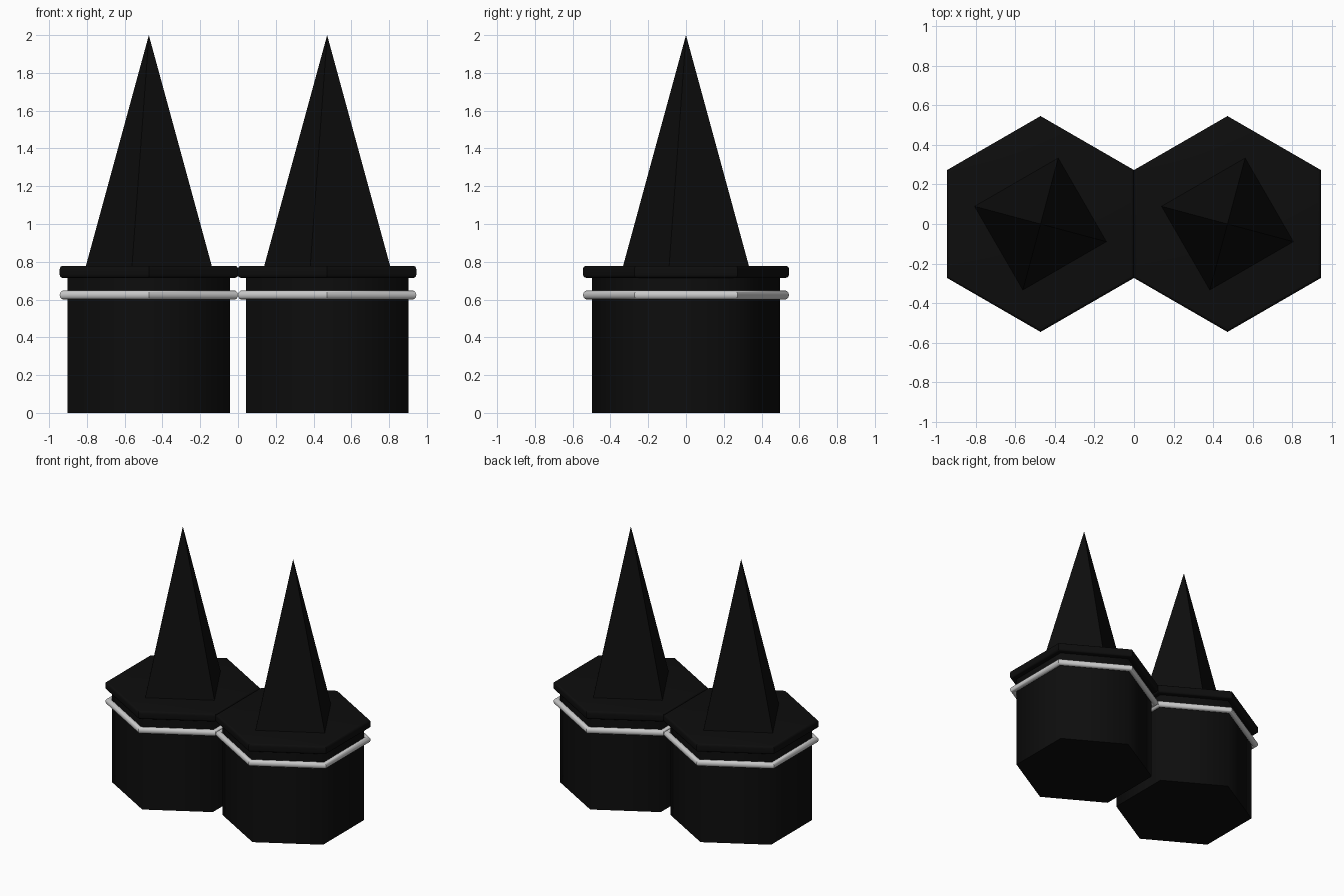
import bpy, bmesh, math

if "Cube" in bpy.data.objects:
    bpy.data.objects.remove(bpy.data.objects["Cube"])

CX = 0.472          # column offset from the centre
R_BODY, R_RIM = 0.497, 0.545


def material(name, v):
    m = bpy.data.materials.new(name)
    m.diffuse_color = (v, v, v, 1)
    m.use_nodes = True
    m.node_tree.nodes["Principled BSDF"].inputs["Base Color"].default_value = m.diffuse_color
    return m


black = material("black", 0.004)
silver = material("silver", 0.6)


def stack(name, x, rings, sides, phase, mat, smooth=None, loop=False):
    """Join (radius, z) rings of a polygon; capped, or closed on itself when loop."""
    bm = bmesh.new()
    rows = []
    for r, z in rings:
        rows.append([bm.verts.new((r * math.cos(phase + math.tau * i / sides),
                                   r * math.sin(phase + math.tau * i / sides), z))
                     for i in range(sides)])
    pairs = list(zip(rows, rows[1:])) + ([(rows[-1], rows[0])] if loop else [])
    for a, b in pairs:
        for i in range(sides):
            j = (i + 1) % sides
            bm.faces.new((a[i], a[j], b[j], b[i]))
    if not loop:
        bm.faces.new(rows[0][::-1])
        bm.faces.new(rows[-1])
    bmesh.ops.remove_doubles(bm, verts=bm.verts, dist=1e-5)
    bmesh.ops.recalc_face_normals(bm, faces=bm.faces)
    me = bpy.data.meshes.new(name)
    bm.to_mesh(me)
    bm.free()
    me.materials.append(mat)
    ob = bpy.data.objects.new(name, me)
    ob.location.x = x
    bpy.context.collection.objects.link(ob)
    if smooth:
        bpy.ops.object.select_all(action='DESELECT')
        ob.select_set(True)
        bpy.context.view_layer.objects.active = ob
        bpy.ops.object.shade_smooth_by_angle(angle=math.radians(smooth))
    return ob


def arc(r, z, rad, a0, a1, n):
    return [(r + rad * math.cos(math.radians(a0 + (a1 - a0) * i / n)),
             z + rad * math.sin(math.radians(a0 + (a1 - a0) * i / n))) for i in range(n + 1)]


HEX = math.pi / 2
b = 0.017
rim_profile = (arc(R_RIM - b, 0.715 + b, b, -90, 0, 4)
               + arc(R_RIM - b, 0.778 - b, b, 0, 90, 4))
band_profile = arc(R_RIM - 0.024, 0.624, 0.024, 0, 360, 20)[:-1]

for side, x in (("left", -CX), ("right", CX)):
    # hexagonal column
    stack(side + "_column", x, [(R_BODY, 0), (R_BODY, 0.75)], 6, HEX, black, 61)
    # rounded hexagonal rim on top
    stack(side + "_rim", x, rim_profile, 6, HEX, black, 35)
    # silver band below the rim
    stack(side + "_band", x, band_profile, 6, HEX, silver, 35, loop=True)
    # four-sided spike, turned about 15 degrees
    stack(side + "_spike", x, [(0.35, 0.76), (0, 2.0)], 4, math.radians(-15), black)
